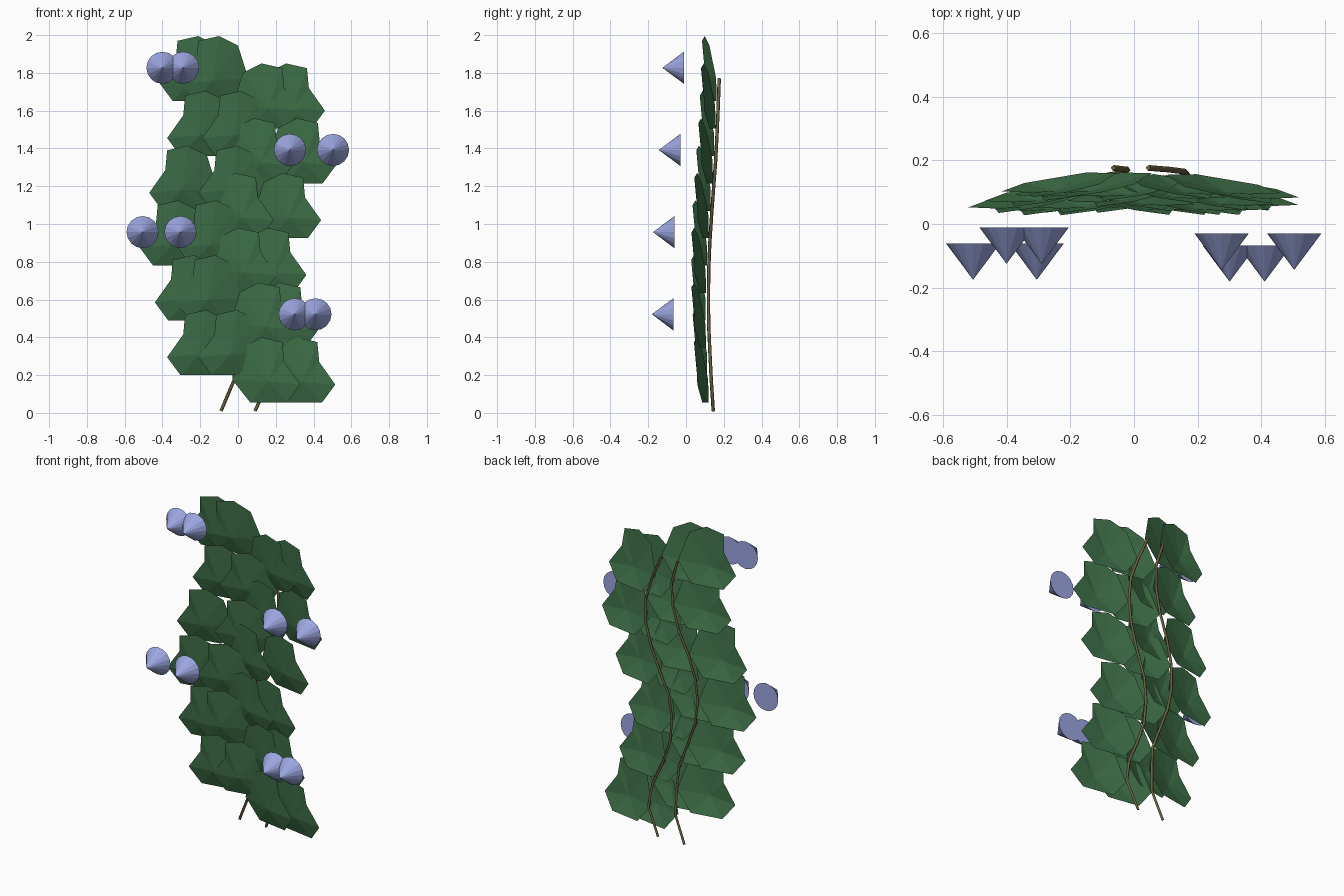
import bpy, bmesh, math
from mathutils import Matrix, Vector

if "Cube" in bpy.data.objects:
    bpy.data.objects.remove(bpy.data.objects["Cube"])


def material(name, rgb):
    m = bpy.data.materials.new(name)
    m.diffuse_color = (*rgb, 1)
    m.use_nodes = True
    m.node_tree.nodes["Principled BSDF"].inputs["Base Color"].default_value = m.diffuse_color
    return m


LEAF = material("leaf_green", (0.05, 0.165, 0.065))
STEM = material("stem_brown", (0.14, 0.12, 0.05))
FLOWER = material("flower_blue", (0.33, 0.38, 0.74))


def interp(table, z):
    for (z0, a), (z1, b) in zip(table, table[1:]):
        if z <= z1:
            return a + (b - a) * (z - z0) / (z1 - z0)
    return table[-1][1]


def finish(bm, name, mat):
    me = bpy.data.meshes.new(name)
    bm.to_mesh(me)
    bm.free()
    me.materials.append(mat)
    ob = bpy.data.objects.new(name, me)
    bpy.context.collection.objects.link(ob)
    return ob


# stem sway (z, x) and shared depth (z, y)
STEMS = {
    "left": [(.01, -.09), (.175, -.02), (.32, -.025), (.465, -.035), (.61, -.09), (.755, -.145),
             (.9, -.17), (1.045, -.16), (1.19, -.12), (1.335, -.06), (1.48, -.025), (1.625, -.02), (1.77, -.065)],
    "right": [(.01, .09), (.175, .165), (.32, .14), (.465, .075), (.61, .025), (.755, .012),
              (.9, .03), (1.045, .09), (1.19, .14), (1.335, .168), (1.48, .16), (1.625, .11), (1.77, .045)],
}
DEPTH = [(0, .145), (.2, .132), (.465, .12), (.7, .118), (.9, .126), (1.1, .139), (1.335, .157), (1.55, .168), (1.77, .176)]

# leaf outline (outward, up), measured from the stem and the leaf's lower edge
OUTLINE = [(-.01, .12), (.045, .295), (.145, .345), (.255, .32),
           (.265, .215), (.35, .095), (.28, 0), (.085, 0)]


def add_leaf(bm, x, y, z, side):
    def pt(u, v, bulge=0):
        return bm.verts.new((x + side * u, y - .17 * u - .15 * v - bulge, z - .12 + v))
    ring = [pt(u, v) for u, v in OUTLINE]
    mid = pt(.18, .11, .025)
    for i, a in enumerate(ring):
        b = ring[(i + 1) % len(ring)]
        bm.faces.new((a, b, mid) if side > 0 else (b, a, mid))


def add_flower(bm, x, y, z):
    # cone whose point faces the front
    place = Matrix.Translation((x, y - .244, z)) @ Matrix.Rotation(math.pi / 2, 4, "X")
    bmesh.ops.create_cone(bm, cap_ends=True, segments=16, radius1=.085, radius2=0, depth=.114, matrix=place)


for name, sway in STEMS.items():
    # stem tube
    cu = bpy.data.curves.new(name + "_stem", "CURVE")
    cu.dimensions = "3D"
    cu.bevel_depth = .009
    cu.bevel_resolution = 0
    cu.use_fill_caps = True
    sp = cu.splines.new("POLY")
    sp.points.add(len(sway) - 1)
    for p, (z, x) in zip(sp.points, sway):
        p.co = (x, interp(DEPTH, z), z, 1)
        p.radius = 1
    cu.materials.append(STEM)
    bpy.context.collection.objects.link(bpy.data.objects.new(name + "_stem", cu))

    # leaves alternate sides up the stem, every third node carries a flower
    leaves, flowers = bmesh.new(), bmesh.new()
    for i in range(12):
        z = .175 + .145 * i
        side = 1 if i % 2 == 0 else -1
        x, y = interp(sway, z), interp(DEPTH, z)
        add_leaf(leaves, x, y, z, side)
        if i % 3 == 2:
            add_flower(flowers, x + side * .335, y, z + .057)
    finish(leaves, name + "_leaves", LEAF)
    finish(flowers, name + "_flowers", FLOWER)
